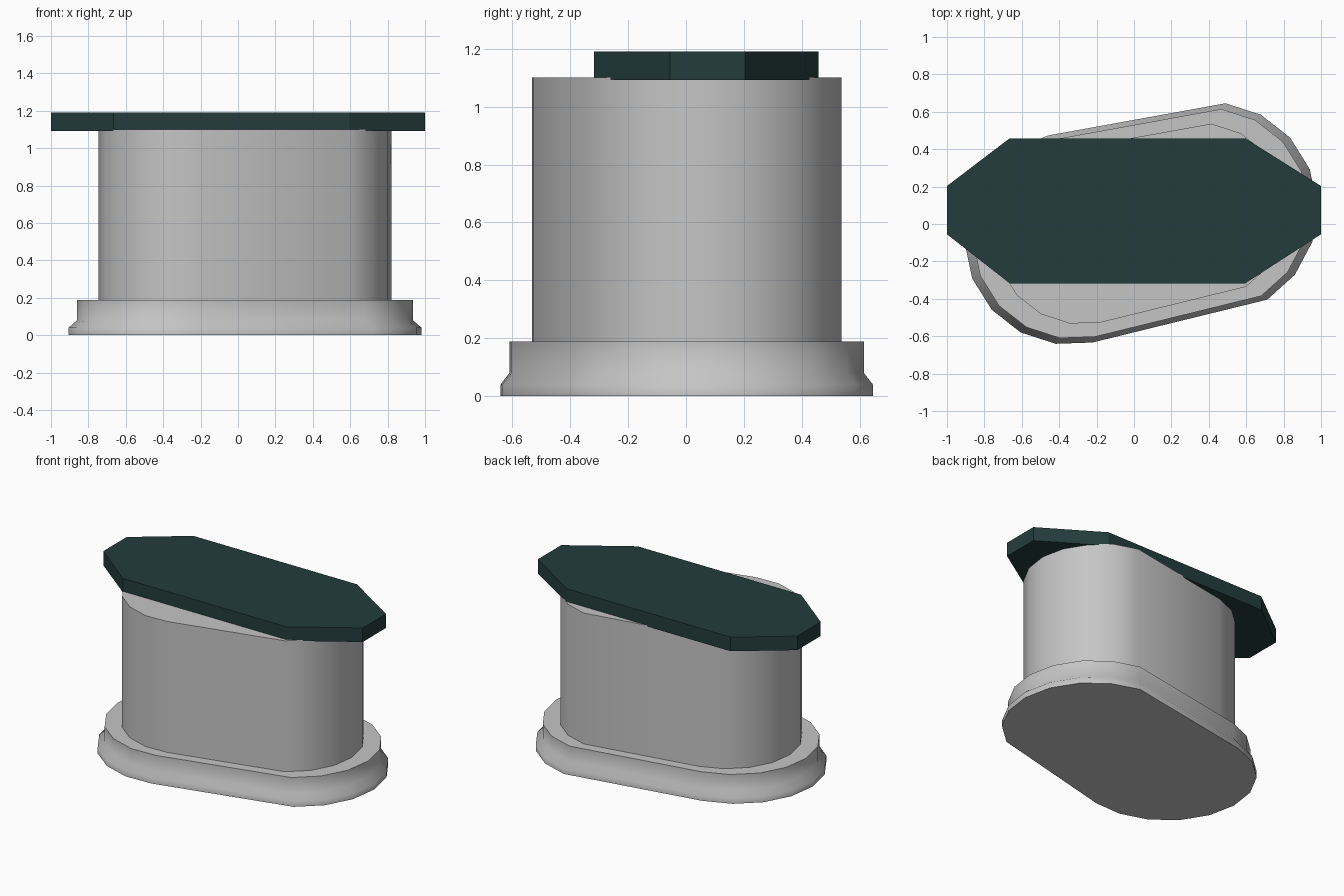
import bpy, bmesh, math

if "Cube" in bpy.data.objects:
    bpy.data.objects.remove(bpy.data.objects["Cube"])


def material(name, col):
    m = bpy.data.materials.new(name)
    m.diffuse_color = (*col, 1)
    m.use_nodes = True
    m.node_tree.nodes["Principled BSDF"].inputs["Base Color"].default_value = m.diffuse_color
    return m


stone = material("light grey stone", (0.56, 0.56, 0.56))
slate = material("dark teal slate", (0.017, 0.046, 0.045))

# Slanted stadium outline: two arcs of 20 degree steps
CX = 0.0375


def arc(cx, cy, r, start, n):
    return [(cx + r * math.cos(math.radians(start + 20 * i)),
             cy + r * math.sin(math.radians(start + 20 * i))) for i in range(n)]


outline = arc(0.41, 0.08, 0.571, -58, 8) + arc(-0.34, -0.08, 0.566, 102, 10)


def loft(name, rings, mat, smooth=None):
    """Stack rings [(points, z)] into a closed solid."""
    bm = bmesh.new()
    loops = [[bm.verts.new((x, y, z)) for x, y in pts] for pts, z in rings]
    n = len(loops[0])
    for a, b in zip(loops, loops[1:]):
        for i in range(n):
            j = (i + 1) % n
            bm.faces.new((a[i], a[j], b[j], b[i]))
    bm.faces.new(loops[0][::-1])
    bm.faces.new(loops[-1])
    bmesh.ops.recalc_face_normals(bm, faces=bm.faces)
    me = bpy.data.meshes.new(name)
    bm.to_mesh(me)
    bm.free()
    me.materials.append(mat)
    ob = bpy.data.objects.new(name, me)
    bpy.context.collection.objects.link(ob)
    if smooth:
        bpy.ops.object.select_all(action='DESELECT')
        ob.select_set(True)
        bpy.context.view_layer.objects.active = ob
        bpy.ops.object.shade_smooth_by_angle(angle=math.radians(smooth))
    return ob


def scaled(s):
    return [(CX + (x - CX) * s, y * s) for x, y in outline]


# Plinth with sloped foot
loft("plinth", [(scaled(1), 0), (scaled(1), 0.04),
                (scaled(0.952), 0.08), (scaled(0.952), 0.188)], stone, 60)

# Column
loft("column", [(scaled(0.831), 0.18), (scaled(0.831), 1.10)], stone, 60)

# Octagonal top slab
octagon = [(-0.665, -0.317), (0.595, -0.317), (1, -0.055), (1, 0.203),
           (0.595, 0.458), (-0.665, 0.458), (-1, 0.203), (-1, -0.055)]
loft("top_slab", [(octagon, 1.092), (octagon, 1.19)], slate)
